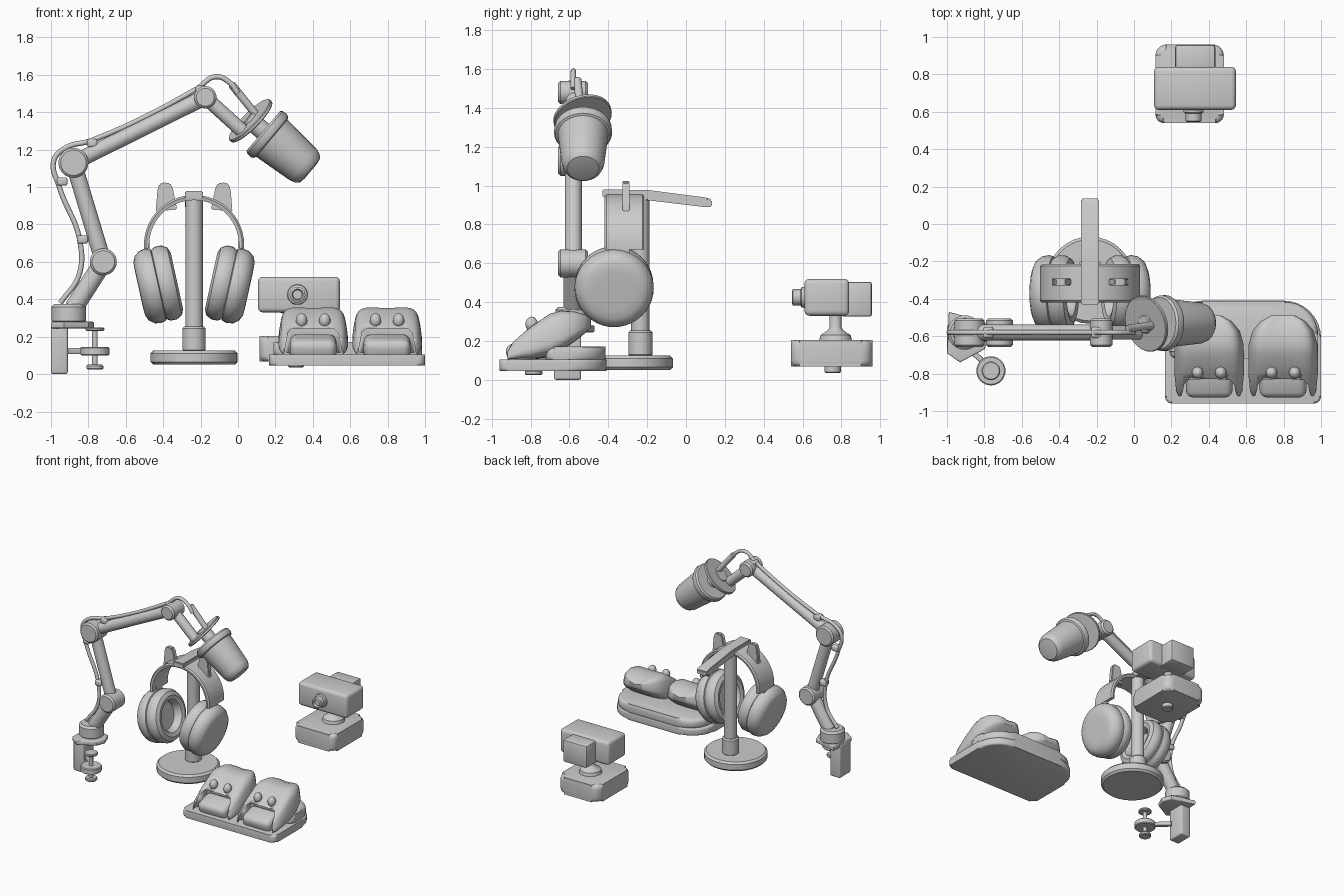
import bpy, bmesh
from math import sin, cos, pi, radians, copysign
from mathutils import Vector, Matrix

if "Cube" in bpy.data.objects:
    bpy.data.objects.remove(bpy.data.objects["Cube"])


def finish(name, bm, angle=35):
    bmesh.ops.recalc_face_normals(bm, faces=bm.faces)
    me = bpy.data.meshes.new(name)
    bm.to_mesh(me)
    bm.free()
    for p in me.polygons:
        p.use_smooth = True
    me.set_sharp_from_angle(angle=radians(angle))
    ob = bpy.data.objects.new(name, me)
    bpy.context.collection.objects.link(ob)
    return ob


def skin(bm, rings):
    """Join closed point rings into a capped skin."""
    vs = [[bm.verts.new(p) for p in r] for r in rings]
    n = len(vs[0])
    for a, b in zip(vs, vs[1:]):
        for i in range(n):
            bm.faces.new((a[i], a[(i + 1) % n], b[(i + 1) % n], b[i]))
    bm.faces.new(vs[0][::-1])
    bm.faces.new(vs[-1])


def lathe(name, profile, origin, axis, n=32):
    """Spin (distance along axis, radius) pairs about an axis."""
    rot = Vector((0, 0, 1)).rotation_difference(Vector(axis)).to_matrix()
    bm = bmesh.new()
    skin(bm, [[Vector(origin) + rot @ Vector((r * cos(2*pi*i/n), r * sin(2*pi*i/n), t))
               for i in range(n)] for t, r in profile])
    return finish(name, bm)


def rod(name, a, b, r, c=0.006):
    d = Vector(b) - Vector(a)
    L = d.length
    return lathe(name, [(0, r - c), (c, r), (L - c, r), (L, r - c)], a, d)


def box(name, lo, hi, bevel=0.02, seg=3, rot=None):
    lo, hi = Vector(lo), Vector(hi)
    bm = bmesh.new()
    bmesh.ops.create_cube(bm, size=1)
    bmesh.ops.scale(bm, vec=hi - lo, verts=bm.verts)
    bmesh.ops.bevel(bm, geom=bm.edges[:], offset=bevel, segments=seg, profile=0.5, affect='EDGES')
    if rot:
        bmesh.ops.transform(bm, matrix=rot, verts=bm.verts)
    bmesh.ops.translate(bm, vec=(lo + hi) / 2, verts=bm.verts)
    return finish(name, bm)


def slab(name, outline, z0, z1, bevel=0.015):
    """Flat outline in xy, extruded up with rounded rims."""
    bm = bmesh.new()
    skin(bm, [[(x, y, z) for x, y in outline] for z in (z0, z1)])
    rims = [e for e in bm.edges if abs(e.verts[0].co.z - e.verts[1].co.z) < 1e-6]
    bmesh.ops.bevel(bm, geom=rims, offset=bevel, segments=3, profile=0.5, affect='EDGES')
    return finish(name, bm)


def cable(name, pts, r):
    cu = bpy.data.curves.new(name, 'CURVE')
    cu.dimensions = '3D'
    cu.bevel_depth = r
    cu.use_fill_caps = True
    sp = cu.splines.new('BEZIER')
    sp.bezier_points.add(len(pts) - 1)
    for p, co in zip(sp.bezier_points, pts):
        p.co = co
        p.handle_left_type = p.handle_right_type = 'AUTO'
    ob = bpy.data.objects.new(name, cu)
    bpy.context.collection.objects.link(ob)


def rounded_rect(x0, x1, y0, y1, r_front, r_back, n=8):
    pts = []
    for k, (cx, cy, r) in enumerate([(x1 - r_back, y1 - r_back, r_back), (x0 + r_back, y1 - r_back, r_back),
                                     (x0 + r_front, y0 + r_front, r_front), (x1 - r_front, y0 + r_front, r_front)]):
        pts += [(cx + r * cos((k + i / n) * pi / 2), cy + r * sin((k + i / n) * pi / 2)) for i in range(n + 1)]
    return pts


# --- microphone arm: desk clamp
Y = -0.58
box("clamp_post", (-1.0, -0.68, 0.0), (-0.91, -0.54, 0.27), 0.012)
slab("clamp_plate", [(-1, -0.69), (-0.93, -0.74), (-0.80, -0.67), (-0.77, -0.60), (-0.80, -0.52), (-0.99, -0.47)],
     0.245, 0.28, 0.008)
box("clamp_jaw", (-0.93, -0.725, 0.107), (-0.74, -0.695, 0.14), 0.006, 2, Matrix.Rotation(radians(-43), 4, 'Z'))
rod("clamp_screw", (-0.765, -0.785, 0.03), (-0.765, -0.785, 0.245), 0.015)
for nm, z0, z1, r in (("screw_pad", 0.23, 0.25, 0.05), ("screw_wheel", 0.10, 0.145, 0.078), ("screw_handle", 0.025, 0.05, 0.045)):
    rod(nm, (-0.765, -0.785, z0), (-0.765, -0.785, z1), r)
rod("arm_swivel", (-0.905, Y, 0.27), (-0.905, Y, 0.375), 0.092, 0.015)

# arm segments and round joints
joints = [(-0.88, 0.35), (-0.72, 0.60), (-0.88, 1.13), (-0.175, 1.48), (0.04, 1.255 + 0.03)]
for i, (a, b) in enumerate(zip(joints, joints[1:])):
    rod(f"arm_segment_{i+1}", (a[0], Y, a[1]), (b[0], Y, b[1]), (0.05, 0.044, 0.042, 0.038)[i])
for i, r in ((1, 0.072), (2, 0.08), (3, 0.06)):
    x, z = joints[i]
    rod(f"arm_joint_{i}", (x, Y - 0.078, z), (x, Y + 0.075, z), r, 0.012)

# cable along the arm, with clips
path = [(-0.95, 0.38), (-0.85, 0.53), (-0.845, 0.71), (-0.955, 1.0), (-0.985, 1.14), (-0.93, 1.205), (-0.78, 1.25),
        (-0.22, 1.525), (-0.12, 1.59), (-0.04, 1.555), (0.0, 1.50)]
cable("arm_cable", [(x, Y, z) for x, z in path], 0.014)
for i, (x, z) in enumerate([(-0.78, 1.235), (-0.94, 1.03), (-0.83, 0.72), (-0.2, 1.52)]):
    box(f"cable_clip_{i+1}", (x - 0.028, Y - 0.03, z - 0.022), (x + 0.028, Y + 0.03, z + 0.022), 0.012)
rod("cable_plug", (-0.035, -0.56, 1.55), (0.11, -0.54, 1.37), 0.021)

# microphone and its round shield
rod("mic_shield", (0.06, -0.535, 1.362), (0.075, -0.53, 1.347), 0.153, 0.004)
rod("mic_neck", (0.05, -0.535, 1.37), (0.17, -0.53, 1.27), 0.05)
lathe("microphone", [(0, 0.12), (0, 0.138), (0.012, 0.148), (0.04, 0.15), (0.055, 0.142), (0.06, 0.13), (0.28, 0.11),
                     (0.31, 0.10), (0.328, 0.082), (0.333, 0.05)], (0.135, -0.53, 1.30), (0.765, 0, -0.645))

# --- headphone stand
X = -0.235
rod("stand_base", (X, -0.30, 0.05), (X, -0.30, 0.125), 0.233, 0.015)
rod("stand_collar", (X, X, 0.12), (X, X, 0.255), 0.062, 0.01)
rod("stand_post", (X, X, 0.2), (X, X, 0.96), 0.047)
bm = bmesh.new()
skin(bm, [[(X - 0.048, y, z0), (X + 0.048, y, z0), (X + 0.048, y, z1), (X - 0.048, y, z1)]
          for y, z0, z1 in ((-0.43, 0.94, 0.98), (-0.20, 0.925, 0.978), (0.11, 0.888, 0.938), (0.135, 0.893, 0.925))])
bmesh.ops.bevel(bm, geom=bm.edges[:], offset=0.006, segments=2, affect='EDGES')
finish("stand_hook", bm)

# --- headphones
bm = bmesh.new()
rings = []
for i in range(33):
    a = radians(-4 + 188 * i / 32)
    rings.append([(X + r * cos(a), y, 0.69 + r * sin(a))
                  for r, y in ((0.24, -0.415), (0.258, -0.42), (0.268, -0.41), (0.268, -0.225), (0.258, -0.215), (0.24, -0.22))])
skin(bm, rings)
finish("headband", bm)
for s, side in ((-1, "left"), (1, "right")):
    # ear tab on the band
    bm = bmesh.new()
    cx = X + s * 0.145
    out = [(0.06, 0.87), (0.05, 0.99), (0.04, 1.015), (0.02, 1.025), (-0.015, 1.02), (-0.03, 1.0), (-0.055, 0.88)]
    skin(bm, [[(cx + s * x, y, z) for x, z in out] for y in (-0.328, -0.292)])
    bmesh.ops.bevel(bm, geom=bm.edges[:], offset=0.005, segments=2, affect='EDGES')
    finish(f"band_ear_{side}", bm)
    bx = X + s * 0.25
    box(f"band_slider_{side}", (bx - 0.013, -0.37, 0.62), (bx + 0.013, -0.29, 0.74), 0.006)
    # cup shell and hollow cushion, tipped inwards
    ax = (-s * 0.976, 0, 0.215)
    o = (X + s * 0.295, -0.37, 0.455)
    lathe(f"cup_shell_{side}", [(0, 0.10), (0.002, 0.145), (0.015, 0.175), (0.045, 0.198), (0.08, 0.204), (0.105, 0.196),
                                (0.112, 0.18)], o, ax, 40)
    lathe(f"cup_cushion_{side}", [(0.105, 0.17), (0.11, 0.19), (0.13, 0.202), (0.165, 0.202), (0.195, 0.185), (0.208, 0.155),
                                  (0.2, 0.125), (0.18, 0.112), (0.14, 0.108), (0.138, 0.02)], o, ax, 40)

# --- webcam
slab("webcam_base", rounded_rect(0.115, 0.48, 0.54, 0.96, 0.045, 0.06), 0.068, 0.205, 0.03)
rod("webcam_base_screw", (0.31, 0.755, 0.035), (0.31, 0.755, 0.08), 0.042)
lathe("webcam_neck", [(0, 0.085), (0.03, 0.078), (0.055, 0.04), (0.07, 0.03), (0.15, 0.03)], (0.315, 0.77, 0.2), (0, 0, 1))
box("webcam_body", (0.107, 0.61, 0.33), (0.545, 0.84, 0.52), 0.025)
box("webcam_back", (0.22, 0.80, 0.325), (0.435, 0.958, 0.505), 0.015, 2)
lathe("webcam_lens", [(0, 0.055), (0.02, 0.052), (0.025, 0.042), (0.065, 0.042), (0.07, 0.03), (0.055, 0.024), (0.055, 0.005)],
      (0.318, 0.615, 0.425), (0, -1, 0))

# --- wrist rest with two hooded paws
slab("rest_base", rounded_rect(0.165, 1.0, -0.96, -0.41, 0.04, 0.2), 0.045, 0.105, 0.015)
slab("rest_cushion", rounded_rect(0.19, 0.985, -0.72, -0.415, 0.04, 0.18), 0.09, 0.172, 0.03)


def sq(v):
    return copysign(abs(v) ** 0.55, v)


for k, cx in enumerate((0.402, 0.797)):
    bm = bmesh.new()
    rings = []
    for y, zb, zt, hw in ((-0.92, 0.095, 0.165, 0.175), (-0.89, 0.095, 0.215, 0.19), (-0.80, 0.10, 0.29, 0.2),
                          (-0.70, 0.12, 0.36, 0.2), (-0.64, 0.15, 0.375, 0.197), (-0.57, 0.2, 0.368, 0.175),
                          (-0.52, 0.24, 0.35, 0.13), (-0.49, 0.27, 0.325, 0.07)):
        ring = []
        for i in range(36):
            u, v = sq(cos(2*pi*i/36)), sq(sin(2*pi*i/36))
            dip = 0.022 * (1 - u * u) * max(v, 0)
            ring.append((cx + hw * u * (0.9 - 0.1 * v), y, (zb + zt) / 2 + (zt - zb) / 2 * v - dip))
        rings.append(ring)
    skin(bm, rings)
    paw = finish(f"paw_hood_{k+1}", bm)
    # opening cut under the hood
    bm = bmesh.new()
    skin(bm, [[(cx - 0.165, y, 0.06), (cx + 0.165, y, 0.06), (cx + 0.135, y, 0.22), (cx + 0.11, y, 0.245),
               (cx - 0.11, y, 0.245), (cx - 0.135, y, 0.22)] for y in (-1.0, -0.775)])
    cut = finish(f"opening_cutter_{k+1}", bm)
    cut.hide_render = True
    cut.hide_set(True)
    mod = paw.modifiers.new("opening", 'BOOLEAN')
    mod.operation, mod.solver, mod.object = 'DIFFERENCE', 'EXACT', cut
    # pad inside the opening, and two beads above it
    box(f"paw_pad_{k+1}", (cx - 0.125, -0.925, 0.09), (cx + 0.125, -0.76, 0.2), 0.04, 4, Matrix.Rotation(radians(18), 4, 'X'))
    for j, s in enumerate((-1, 1)):
        bm = bmesh.new()
        bmesh.ops.create_uvsphere(bm, u_segments=20, v_segments=12, radius=0.032)
        bmesh.ops.scale(bm, vec=(0.95, 1, 1.2), verts=bm.verts)
        bmesh.ops.translate(bm, vec=(cx + s * 0.062, -0.795, 0.287), verts=bm.verts)
        finish(f"paw_bead_{k+1}_{j+1}", bm)
